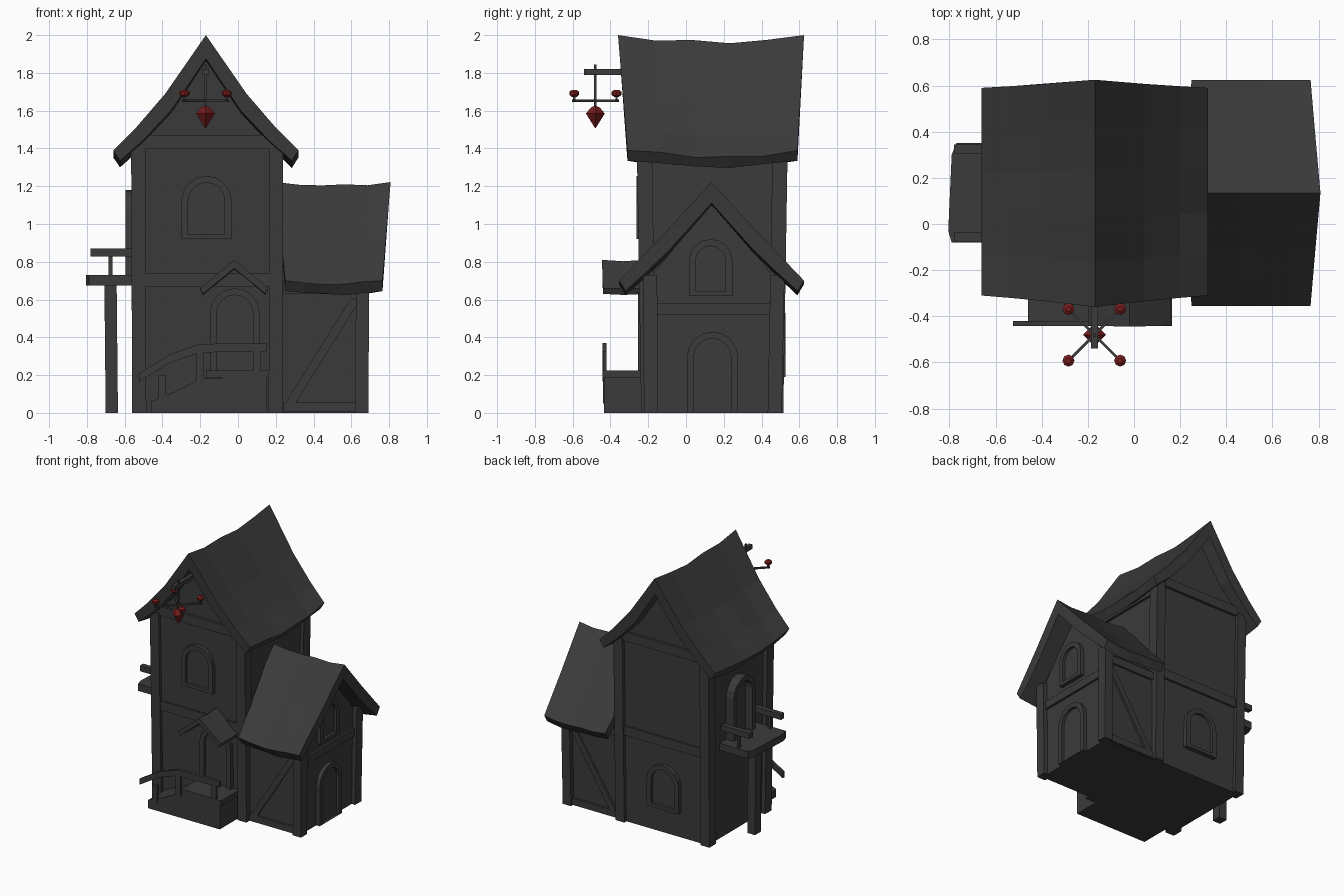
import bpy, bmesh, math, random
from mathutils import Vector

if "Cube" in bpy.data.objects:
    bpy.data.objects.remove(bpy.data.objects["Cube"])

random.seed(4)


def material(name, rgb):
    m = bpy.data.materials.new(name)
    m.diffuse_color = (*rgb, 1)
    m.use_nodes = True
    m.node_tree.nodes["Principled BSDF"].inputs["Base Color"].default_value = m.diffuse_color
    return m


GREY = material("charcoal", (0.043, 0.043, 0.043))
RED = material("dark_red", (0.19, 0.012, 0.012))


def make(name, bm, mat=GREY):
    bmesh.ops.recalc_face_normals(bm, faces=bm.faces)
    me = bpy.data.meshes.new(name)
    bm.to_mesh(me)
    bm.free()
    me.materials.append(mat)
    ob = bpy.data.objects.new(name, me)
    bpy.context.collection.objects.link(ob)
    return ob


def loft(name, rings, closed_ends=True, loop=False):
    """Skin a list of equal point rings."""
    bm = bmesh.new()
    vs = [[bm.verts.new(p) for p in r] for r in rings]
    n = len(vs[0])
    pairs = list(zip(vs, vs[1:] + ([vs[0]] if loop else [])))
    for a, b in pairs:
        for i in range(n):
            j = (i + 1) % n
            bm.faces.new((a[i], a[j], b[j], b[i]))
    if closed_ends and not loop:
        bm.faces.new(vs[0])
        bm.faces.new(vs[-1])
    return make(name, bm)


def beam(name, p, q, w, h):
    """Timber from p to q; w is sideways, h is in the vertical plane."""
    p, q = Vector(p), Vector(q)
    d = (q - p).normalized()
    side = Vector((1, 0, 0)) if abs(d.z) > 0.98 else d.cross(Vector((0, 0, 1))).normalized()
    up = side.cross(d).normalized()
    corners = [(-1, -1), (1, -1), (1, 1), (-1, 1)]
    return loft(name, [[c + side * a * w / 2 + up * b * h / 2 for a, b in corners] for c in (p, q)])


def box(name, a, b):
    x0, y0, z0 = a
    x1, y1, z1 = b
    return loft(name, [[(x0, y0, z), (x1, y0, z), (x1, y1, z), (x0, y1, z)] for z in (z0, z1)])


def roof(name, outer, inner, centre, ridge, eave, place, sag, jitter, steps=5):
    """Curved gable roof. Half profiles run from apex to eave as (offset, z)."""
    def full(half):
        return [(-o, z) for o, z in half[:0:-1]] + list(half)
    prof = full(outer) + full(inner)[::-1]
    top, low = outer[0][1], outer[-1][1]
    rings = []
    for k in range(steps + 1):
        t = k / steps
        ring = []
        for o, z in prof:
            f = min(1, max(0, (z - low) / (top - low)))
            s0 = eave[0] + (ridge[0] - eave[0]) * f
            s1 = eave[1] + (ridge[1] - eave[1]) * f
            j = 0 if k in (0, steps) else random.uniform(-jitter, jitter)
            ring.append(place(centre + o, s0 + (s1 - s0) * t, z - sag * math.sin(math.pi * t) + j))
        rings.append(ring)
    return loft(name, rings)


def arch_outline(w, z0, z1, seg=8):
    r = w / 2
    pts = [(-r, z0), (r, z0)]
    for i in range(seg + 1):
        a = math.pi * i / seg
        pts.append((r * math.cos(a), z1 - r + r * math.sin(a)))
    return pts


def opening(name, place, w, z0, z1, fr=0.036, proud=0.03, sill=True):
    """Arched frame with a recessed panel; place(u, z, depth) maps to the wall."""
    out = arch_outline(w, z0, z1)
    inn = arch_outline(w - 2 * fr, z0 + (fr * 0.7 if sill else 0), z1 - fr)
    rings = [[place(u, z, d) for u, z in o] for o, d in
             ((out, -0.02), (out, proud), (inn, proud), (inn, -0.02))]
    loft(name + "_frame", rings, loop=True)
    loft(name + "_panel", [[place(u, z, d) for u, z in inn] for d in (-0.02, 0.008)])


# --- tower: slightly flared walls, pentagon gable
def flare(x, y, z):
    s = 1 + 0.07 * min(z / 1.4, 1)
    return (x, 0.14 + (y - 0.14) * s, z)


tower = [(-0.53, 0), (0.21, 0), (0.21, 0.7), (0.21, 1.42), (-0.16, 1.88), (-0.53, 1.42), (-0.53, 0.7)]
loft("tower_walls", [[flare(x, y, z) for x, z in tower] for y in (-0.215, 0.49)])
for x in (-0.523, 0.2):
    for y in (-0.197, 0.475):
        beam("tower_post", flare(x, y, 0), flare(x * 1.01, y, 1.42), 0.075, 0.08)
for y, s in ((-0.215, 1), (0.49, 1)):
    for z, h in ((0.705, 0.07), (1.435, 0.07)):
        beam("tower_beam", flare(-0.53, y, z), flare(0.21, y, z), 0.03, h)
for x in (-0.535, 0.215):
    beam("tower_side_beam", flare(x, -0.2, 1.37), flare(x, 0.48, 1.37), 0.03, 0.07)

roof("tower_roof", [(0, 2.0), (0.215, 1.69), (0.37, 1.51), (0.49, 1.39)],
     [(0, 1.875), (0.185, 1.60), (0.335, 1.44), (0.455, 1.335)], -0.17, (-0.36, 0.625), (-0.31, 0.59),
     lambda o, s, z: (o, s, z), 0.035, 0.012)

# --- side wing with its own gable roof
wing = [(-0.19, 0), (0.475, 0), (0.48, 0.7), (0.14, 1.13), (-0.2, 0.7)]
loft("wing_walls", [[(x, y, z) for y, z in wing] for x in (0.1, 0.66)])
for y in (-0.185, 0.47):
    beam("wing_post", (0.655, y, 0), (0.66, y * 1.03, 0.73), 0.07, 0.075)
beam("wing_beam", (0.662, -0.2, 0.55), (0.662, 0.48, 0.55), 0.03, 0.06)
for y in (-0.195, 0.48):
    beam("wing_brace", (0.27, y, 0.04), (0.62, y, 0.6), 0.025, 0.045)
    beam("wing_eave_beam", (0.24, y, 0.66), (0.66, y, 0.66), 0.03, 0.06)
    beam("wing_sill", (0.24, y, 0.03), (0.66, y, 0.03), 0.025, 0.05)
roof("wing_roof", [(0, 1.222), (0.25, 0.95), (0.38, 0.815), (0.49, 0.7)],
     [(0, 1.11), (0.22, 0.865), (0.345, 0.745), (0.455, 0.645)], 0.135, (0.2, 0.808), (0.25, 0.765),
     lambda o, s, z: (s, o, z), 0.018, 0.008)

# --- doors and windows
def front(c, y):
    return lambda u, z, d: (c + u, y - d, z)


def right(c, x):
    return lambda u, z, d: (x + d, c + u, z)


opening("front_window", front(-0.167, -0.232), 0.265, 0.92, 1.255)
opening("front_door", front(-0.017, -0.223), 0.264, 0.2, 0.66, sill=False)
opening("wing_door", right(0.14, 0.66), 0.27, 0, 0.43, sill=False)
opening("wing_window", right(0.13, 0.66), 0.23, 0.62, 0.92)
opening("back_window", lambda u, z, d: (-0.17 + u, 0.497 + d, z), 0.27, 0.19, 0.53)
opening("balcony_door", lambda u, z, d: (-0.53 - d, 0.14 + u, z), 0.26, 0.72, 1.18, proud=0.065, sill=False)

# --- porch: ramp block, deck, railing and little canopy
ramp = [(-0.46, 0), (0.15, 0), (0.15, 0.19), (-0.2, 0.18), (-0.34, 0.11), (-0.46, 0.06)]
loft("porch_ramp", [[(x, y, z) for x, z in ramp] for y in (-0.435, -0.2)])
box("porch_deck", (-0.17, -0.442, 0.185), (0.165, -0.2, 0.225))
rail = [(-0.525, 0.185), (-0.36, 0.285), (-0.2, 0.34), (0.15, 0.345)]
loft("porch_rail", [[(x, y, z + dz) for y, dz in
                     ((-0.443, -0.02), (-0.42, -0.02), (-0.42, 0.025), (-0.443, 0.025))] for x, z in rail])
for x, z in ((-0.4, 0.05), (-0.2, 0.17), (0.1, 0.2)):
    beam("porch_rail_post", (x, -0.43, z), (x, -0.43, z + 0.15), 0.04, 0.02)
roof("porch_canopy", [(0, 0.81), (0.09, 0.735), (0.18, 0.66)], [(0, 0.765), (0.08, 0.7), (0.165, 0.63)],
     -0.02, (-0.445, -0.22), (-0.44, -0.22), lambda o, s, z: (o, s, z), 0.005, 0.003, 2)

# --- balcony on the left wall, held by one leaning post
slab = [(-0.805, -0.03), (-0.79, -0.08), (-0.52, -0.08), (-0.52, 0.35), (-0.77, 0.35), (-0.79, 0.3)]
loft("balcony_floor", [[(x, y, z) for x, y in slab] for z in (0.675, 0.73)])
for y in (-0.055, 0.325):
    beam("balcony_rail", (-0.78, y, 0.848), (-0.54, y, 0.848), 0.04, 0.042)
    beam("balcony_rail_post", (-0.675, y, 0.72), (-0.675, y, 0.84), 0.02, 0.02)
beam("balcony_support", (-0.668, 0.13, 0), (-0.675, 0.13, 0.69), 0.065, 0.07)

# --- hanging lamp at the front gable
LX, LY = -0.172, -0.48
beam("lamp_bracket", (LX, -0.54, 1.805), (LX, -0.2, 1.805), 0.03, 0.032)
beam("lamp_rod", (LX, LY, 1.6), (LX, LY, 1.845), 0.013, 0.013)
R = 0.12
for s in (1, -1):
    beam("lamp_arm", (LX - R, LY - s * R, 1.652), (LX + R, LY + s * R, 1.652), 0.012, 0.012)


def turned(name, x, y, prof, seg):
    bm = bmesh.new()
    rings = [[bm.verts.new((x + r * math.cos(2 * math.pi * i / seg), y + r * math.sin(2 * math.pi * i / seg), z))
              for i in range(seg)] for r, z in prof]
    for a, b in zip(rings, rings[1:]):
        for i in range(seg):
            j = (i + 1) % seg
            bm.faces.new((a[i], a[j], b[j], b[i]))
    bm.faces.new(rings[0])
    bm.faces.new(rings[-1])
    return make(name, bm, RED)


turned("lamp_crystal", LX, LY, [(0.002, 1.508), (0.05, 1.585), (0.025, 1.615), (0.006, 1.625)], 4)
for sx in (-1, 1):
    for sy in (-1, 1):
        x, y = LX + sx * 0.112, LY + sy * 0.112
        beam("candle_stem", (x, y, 1.65), (x, y, 1.68), 0.012, 0.012)
        turned("lamp_globe", x, y, [(0.012, 1.672), (0.026, 1.684), (0.026, 1.7), (0.012, 1.71)], 8)
